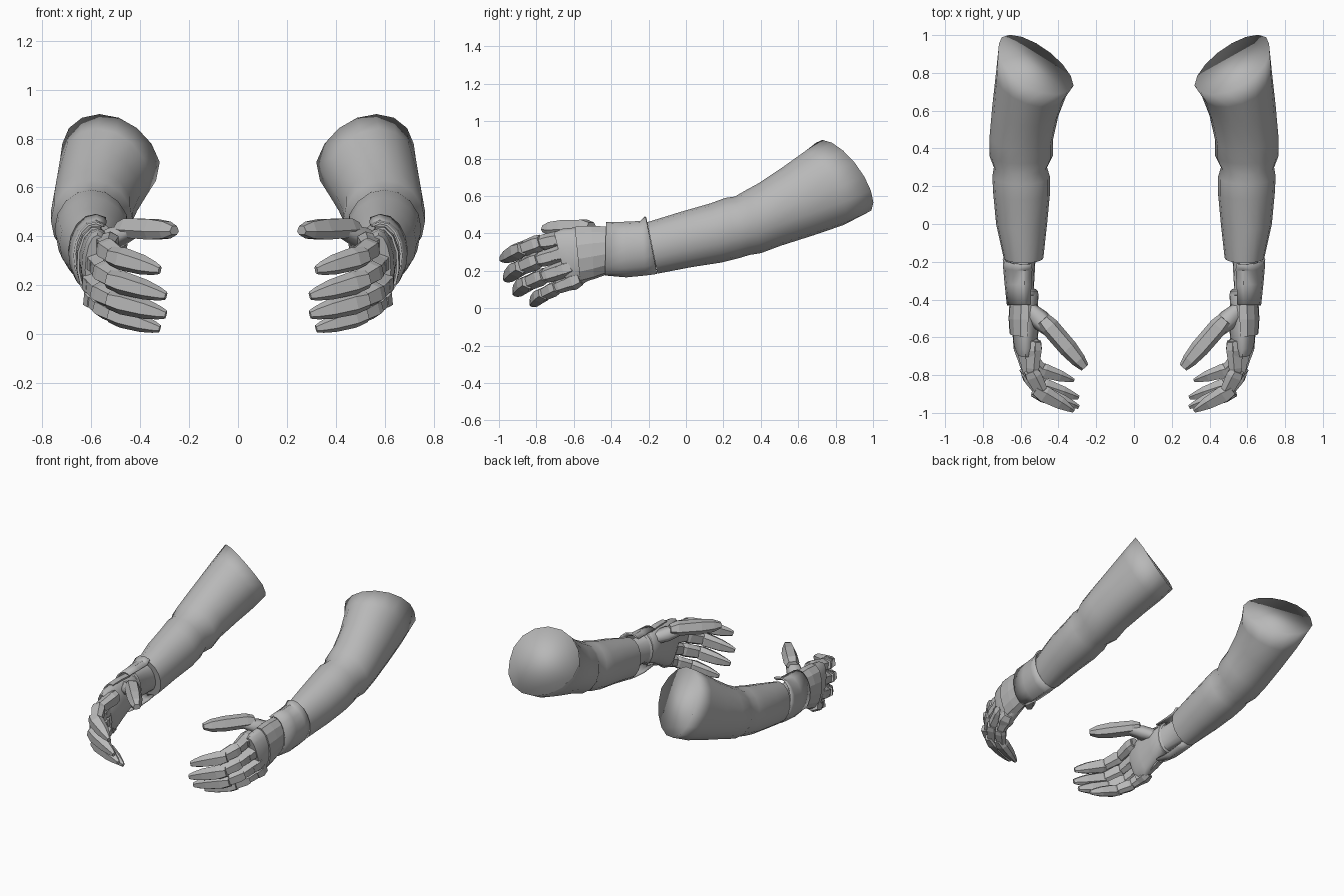
import bpy, bmesh, math
from mathutils import Vector

if "Cube" in bpy.data.objects:
    bpy.data.objects.remove(bpy.data.objects["Cube"])

grey = bpy.data.materials.new("armour_grey")
grey.use_nodes = True
grey.diffuse_color = (0.48, 0.48, 0.48, 1)
grey.node_tree.nodes["Principled BSDF"].inputs["Base Color"].default_value = (0.48, 0.48, 0.48, 1)


def finish(name, bm, smooth=None, thickness=0):
    """Turn a bmesh into a mirrored pair of parts."""
    bmesh.ops.recalc_face_normals(bm, faces=bm.faces)
    mesh = bpy.data.meshes.new(name)
    bm.to_mesh(mesh)
    bm.free()
    ob = bpy.data.objects.new(name, mesh)
    bpy.context.collection.objects.link(ob)
    mesh.materials.append(grey)
    if smooth:
        bpy.ops.object.select_all(action="DESELECT")
        ob.select_set(True)
        bpy.context.view_layer.objects.active = ob
        bpy.ops.object.shade_smooth_by_angle(angle=math.radians(smooth))
    if thickness:
        mod = ob.modifiers.new("thickness", "SOLIDIFY")
        mod.thickness = thickness
        mod.offset = 0
    ob.modifiers.new("pair", "MIRROR")


def skin(bm, rings, closed=True):
    """Bridge point rings with quads and return their vertices."""
    rows = [[bm.verts.new(p) for p in ring] for ring in rings]
    n = len(rows[0])
    for a, b in zip(rows, rows[1:]):
        for i in range(n if closed else n - 1):
            j = (i + 1) % n
            bm.faces.new((a[i], a[j], b[j], b[i]))
    return rows


def ring(y, x0, x1, z0, z1, lean_x=0, lean_z=0, skew=0, count=16, arc=None, grow=0):
    """Ellipse across the arm, sheared along y; skew moves its top outward, arc opens it."""
    cx, cz = (x0 + x1) / 2, (z0 + z1) / 2
    rx, rz = (x1 - x0) / 2 + grow, (z1 - z0) / 2 + grow
    pts = []
    for i in range(count):
        if arc:
            t = math.radians(arc[0] + (arc[1] - arc[0]) * i / (count - 1))
        else:
            t = 2 * math.pi * i / count
        dx, dz = rx * math.cos(t), rz * math.sin(t)
        pts.append(Vector((cx + dx + skew * max(dz, 0), y + lean_x * dx + lean_z * dz, cz + dz)))
    return pts


# Sleeve: forearm, elbow fold and upper arm, softly shaded over a slanted end cap
sleeve = [
    (-.18, .48, .69, .185, .46, 0, -.2),
    (0, .46, .73, .22, .515, 0, -.2),
    (.16, .445, .745, .245, .56, 0, -.2),
    (.25, .445, .75, .27, .59, 0, -.25),
    (.30, .46, .742, .285, .597, 0, -.25),
    (.36, .43, .765, .295, .63, 0, -.25),
    (.45, .43, .765, .335, .67, .05, -.35),
    (.60, .40, .75, .39, .755, .15, -.45, .05),
    (.74, .36, .73, .445, .84, .35, -.52, .15),
    (.843, .32, .715, .507, .90, .56, -.58, .25),
]
bm = bmesh.new()
rows = skin(bm, [ring(*s) for s in sleeve])
for edge in bm.faces.new(rows[0]).edges:
    edge.smooth = False
bm.faces.new(rows[-1])
finish("arm_sleeve", bm, 180)

# Wrist and palm glove
glove = [
    (-.16, .52, .66, .22, .43, 0, -.2),
    (-.34, .53, .64, .23, .42, 0, -.1),
    (-.37, .505, .64, .22, .425, 0, 0),
    (-.45, .51, .65, .185, .43, 0, 0),
    (-.55, .505, .645, .14, .435, 0, -.1),
    (-.63, .51, .64, .10, .425, 0, -.2),
    (-.67, .525, .625, .12, .405, 0, -.25),
]
bm = bmesh.new()
rows = skin(bm, [ring(*g) for g in glove])
bm.faces.new(rows[0])
bm.faces.new(rows[-1])
finish("palm_glove", bm, 50)

# Rolled band round the wrist
bm = bmesh.new()
skin(bm, [ring(y, .52, .645, .225, .425, grow=g) for y, g in
          ((-.385, 0), (-.375, .012), (-.355, .012), (-.345, 0))])
finish("wrist_band", bm, 40)


def plate(name, sections, arc, count, smooth=None):
    """Curved armour plate over the outer side."""
    bm = bmesh.new()
    skin(bm, [ring(*s, count=count, arc=arc) for s in sections], closed=False)
    finish(name, bm, smooth, .01)


# Wrist guard with a raised top rear edge, and hand guard
plate("wrist_guard", [(-.43, .50, .668, .18, .455, 0, .02),
                      (-.32, .49, .68, .17, .458, 0, 0),
                      (-.23, .48, .688, .18, .462, 0, -.1),
                      (-.185, .48, .69, .188, .488, 0, -.2)], (-110, 115), 11, 30)
plate("hand_guard", [(-.58, .51, .655, .14, .435, 0, -.1),
                     (-.50, .50, .66, .16, .44, 0, -.05),
                     (-.41, .50, .655, .19, .435, 0, 0)], (-95, 105), 8)


def wedge(bm, a, b, up, sizes):
    """Faceted six-sided plate from a to b; sizes are (position, width, thickness)."""
    axis = (b - a).normalized()
    side = (up - axis * up.dot(axis)).normalized()
    back = axis.cross(side)
    if back.x < 0 and abs(back.x) > .2:
        back = -back
    outline = ((1, -.2), (.55, .85), (-.55, .85), (-1, -.2), (-.6, -.9), (.6, -.9))
    rows = skin(bm, [[a.lerp(b, t) + side * w * u + back * h * v for u, v in outline]
                     for t, w, h in sizes])
    bm.faces.new(rows[0])
    bm.faces.new(rows[-1])


# Fingers: overlapping plates running from knuckle to claw tip
fingers = {
    "index": ((.53, -.64, .375), (.54, -.79, .348), (.485, -.895, .31), (.32, -.988, .262)),
    "middle": ((.575, -.65, .295), (.555, -.80, .255), (.485, -.90, .212), (.295, -.968, .156)),
    "ring": ((.60, -.63, .215), (.565, -.77, .17), (.485, -.86, .13), (.295, -.918, .08)),
    "little": ((.595, -.59, .15), (.56, -.70, .108), (.485, -.775, .07), (.32, -.828, .022)),
}
middle_sizes = ((-.14, .042, .040), (.12, .048, .048), (.8, .042, .040), (1, .035, .030))
claw_sizes = ((-.24, .038, .036), (.05, .048, .050), (.55, .041, .038), (.85, .028, .022),
              (1, .017, .012))
up = Vector((0, 0, 1))
for name, path in fingers.items():
    pts = [Vector(p) for p in path]
    k = .88 if name == "little" else 1
    bm = bmesh.new()
    for i in range(3):
        sizes = claw_sizes if i == 2 else middle_sizes
        wedge(bm, pts[i], pts[i + 1], up, [(t, w * k, h * k) for t, w, h in sizes])
    finish(name + "_finger", bm)
    # Knuckle plate
    bm = bmesh.new()
    start = pts[0] + Vector((.005, .025, .008))
    wedge(bm, start, start.lerp(pts[1], .55), up,
          ((0, .036, .036), (.5, .047, .052), (1, .038, .046)))
    finish(name + "_knuckle", bm)

# Thumb: soft base and a long faceted plate
flat = Vector((1, -1, 0))
bm = bmesh.new()
wedge(bm, Vector((.57, -.44, .37)), Vector((.43, -.57, .425)), flat,
      ((0, .04, .04), (.5, .055, .045), (1, .04, .03)))
finish("thumb_base", bm, 70)
bm = bmesh.new()
wedge(bm, Vector((.48, -.505, .437)), Vector((.26, -.76, .425)), flat,
      ((0, .04, .025), (.15, .05, .045), (.6, .049, .048), (.85, .039, .04), (1, .024, .02)))
finish("thumb_plate", bm)
